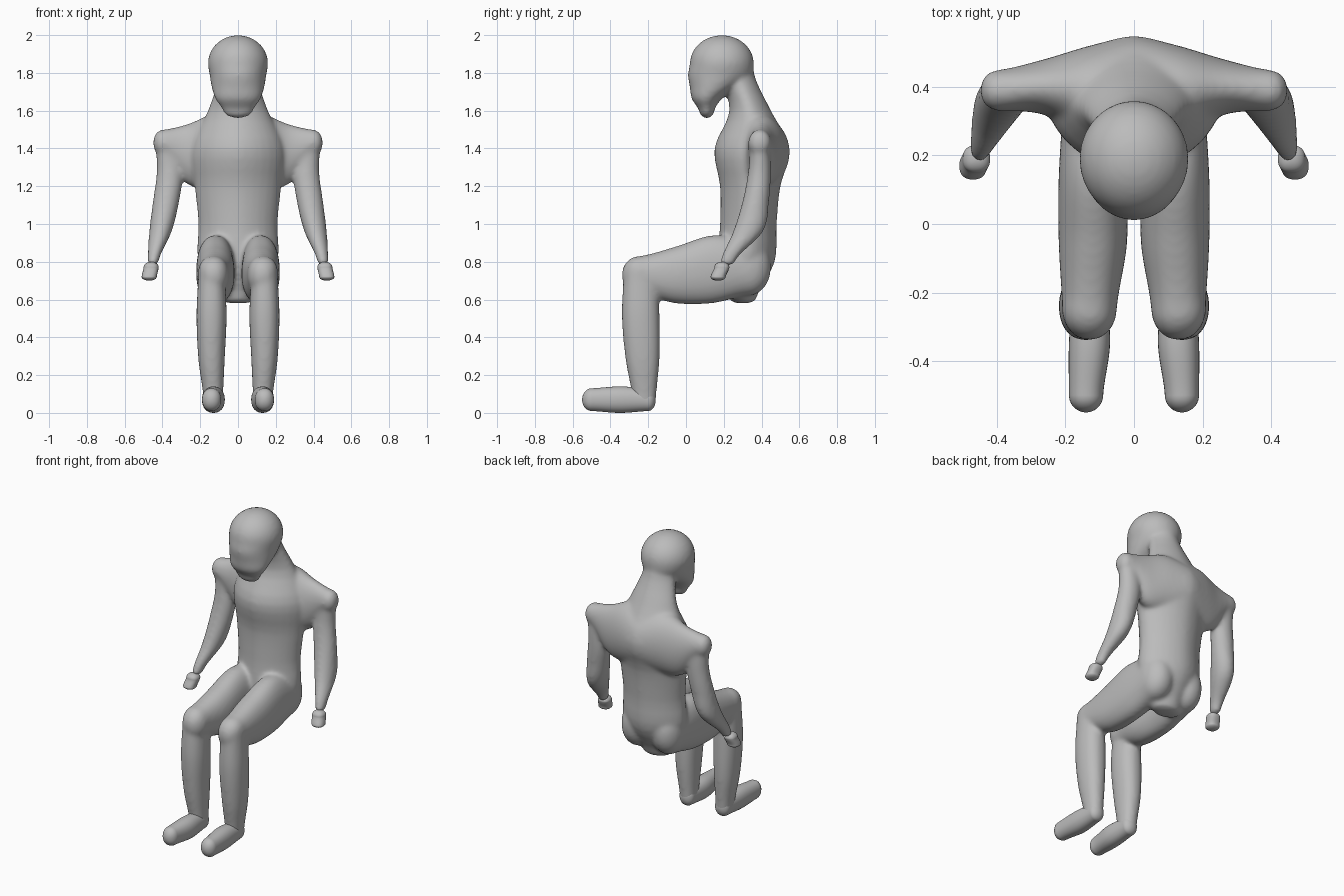
import bpy
import bmesh
from math import sin, cos, pi, copysign
from mathutils import Vector

cube = bpy.data.objects.get("Cube")
if cube:
    bpy.data.objects.remove(cube, do_unlink=True)

SIDES = 32
STEPS = 8
AXES = {"x": "xyz", "y": "yxz", "z": "zxy"}

grey = bpy.data.materials.new("neutral grey")
grey.use_nodes = True
colour = (0.5, 0.5, 0.5, 1)
grey.diffuse_color = colour
grey.node_tree.nodes["Principled BSDF"].inputs["Base Color"].default_value = colour


def spline(values, t):
    """Smooth curve through evenly spaced values, t running from zero to one."""
    last = len(values) - 1
    i = min(int(t * last), last - 1)
    t = t * last - i
    b, c = values[i], values[i + 1]
    a, d = values[max(i - 1, 0)], values[min(i + 2, last)]
    return b + t / 2 * (c - a + t * (2 * a - 5 * b + 4 * c - d + t * (3 * (b - c) + d - a)))


def stations(start, end, caps):
    """Yield position along the part, curve parameter and rounding of the ends."""
    direction = copysign(1, end - start)
    for k in range(STEPS):
        angle = pi / 2 * (k + 0.5) / STEPS
        yield start - direction * caps[0] * cos(angle), 0, sin(angle)
    count = STEPS * 3
    for k in range(count + 1):
        yield start + (end - start) * k / count, k / count, 1
    for k in reversed(range(STEPS)):
        angle = pi / 2 * (k + 0.5) / STEPS
        yield end + direction * caps[1] * cos(angle), 1, sin(angle)


def loft(bm, axis, span, caps, path, radii, side=1, power=2):
    """Skin a round-ended part whose sections lie across one axis."""
    along, across, upward = AXES[axis]
    rings = []
    for position, t, rounding in stations(*span, caps):
        ring = []
        for k in range(SIDES):
            point = Vector()
            setattr(point, along, position)
            directions = cos(2 * pi * k / SIDES), sin(2 * pi * k / SIDES)
            for name, centre, radius, d in zip((across, upward), path, radii, directions):
                reach = copysign(abs(d) ** (2 / power), d) * rounding
                setattr(point, name, spline(centre, t) + spline(radius, t) * reach)
            point.x *= side
            ring.append(bm.verts.new(point))
        rings.append(ring)
    faces = [bm.faces.new(rings[0]), bm.faces.new(rings[-1])]
    for lower, upper in zip(rings, rings[1:]):
        for k in range(SIDES):
            n = (k + 1) % SIDES
            faces.append(bm.faces.new((lower[k], lower[n], upper[n], upper[k])))
    bmesh.ops.recalc_face_normals(bm, faces=faces)


def torso(bm):
    loft(bm, "z", span=(.6, 1.8), caps=(.02, .03),
         path=([0, 0], [.3, .32, .33, .34, .35, .34, .27]),
         radii=([.1, .21, .21, .23, .25, .16, .1], [.07, .15, .15, .16, .2, .11, .09]),
         power=1.75)


def head(bm):
    loft(bm, "z", span=(1.6, 1.85), caps=(.04, .15),
         path=([0, 0], [.11, .11, .15, .18, .19]),
         radii=([.08, .12, .14, .15, .16], [.04, .08, .13, .17, .17]))


def shoulder(bm, side):
    loft(bm, "x", span=(0, .4), caps=(.01, .05),
         path=([.38, .39, .4, .39], [1.38, 1.38, 1.37, 1.43]),
         radii=([.17, .13, .08, .06], [.19, .2, .16, .07]), side=side)


def arm(bm, side):
    loft(bm, "z", span=(1.45, .8), caps=(.05, .02),
         path=([.38, .36, .38, .41, .45], [.39, .39, .37, .33, .22]),
         radii=([.06, .07, .07, .06, .03], [.05, .06, .07, .08, .04]), side=side)


def thigh(bm, side):
    loft(bm, "y", span=(.33, -.25), caps=(.12, .09),
         path=([.11, .12, .12, .13], [.77, .76, .73, .73]),
         radii=([.1, .1, .1, .08], [.15, .18, .15, .1]), side=side, power=2.2)


def shin(bm, side):
    loft(bm, "z", span=(.75, .05), caps=(.08, .03),
         path=([.14, .14, .14, .13], [-.24, -.24, -.23, -.22]),
         radii=([.07, .08, .07, .05], [.09, .1, .09, .06]), side=side, power=2.2)


def hand(bm, side):
    loft(bm, "z", span=(.77, .72), caps=(.03, .02),
         path=([.46, .47], [.19, .17]),
         radii=([.04, .04], [.04, .04]), side=side, power=2.4)


def foot(bm, side):
    loft(bm, "y", span=(-.2, -.5), caps=(.04, .05),
         path=([.13, .13, .14], [.07, .07, .07]),
         radii=([.05, .06, .05], [.06, .07, .06]), side=side, power=2.2)


def finish(bm, name):
    mesh = bpy.data.meshes.new(name)
    bm.to_mesh(mesh)
    bm.free()
    mesh.materials.append(grey)
    for face in mesh.polygons:
        face.use_smooth = True
    obj = bpy.data.objects.new(name, mesh)
    bpy.context.collection.objects.link(obj)
    return obj


# Body: the parts are fused into one soft skin
bm = bmesh.new()
torso(bm)
head(bm)
for side in (1, -1):
    for part in (shoulder, arm, thigh, shin):
        part(bm, side)
body = finish(bm, "body")
remesh = body.modifiers.new("fuse", "REMESH")
remesh.mode = "VOXEL"
remesh.voxel_size = 0.011
remesh.use_smooth_shade = True
soften = body.modifiers.new("soften", "SMOOTH")
soften.factor = 0.5
soften.iterations = 14

# Hands and feet meet the limbs in a crease
for side, label in ((1, "left"), (-1, "right")):
    for name, part in (("hand", hand), ("foot", foot)):
        bm = bmesh.new()
        part(bm, side)
        finish(bm, label + "_" + name)
